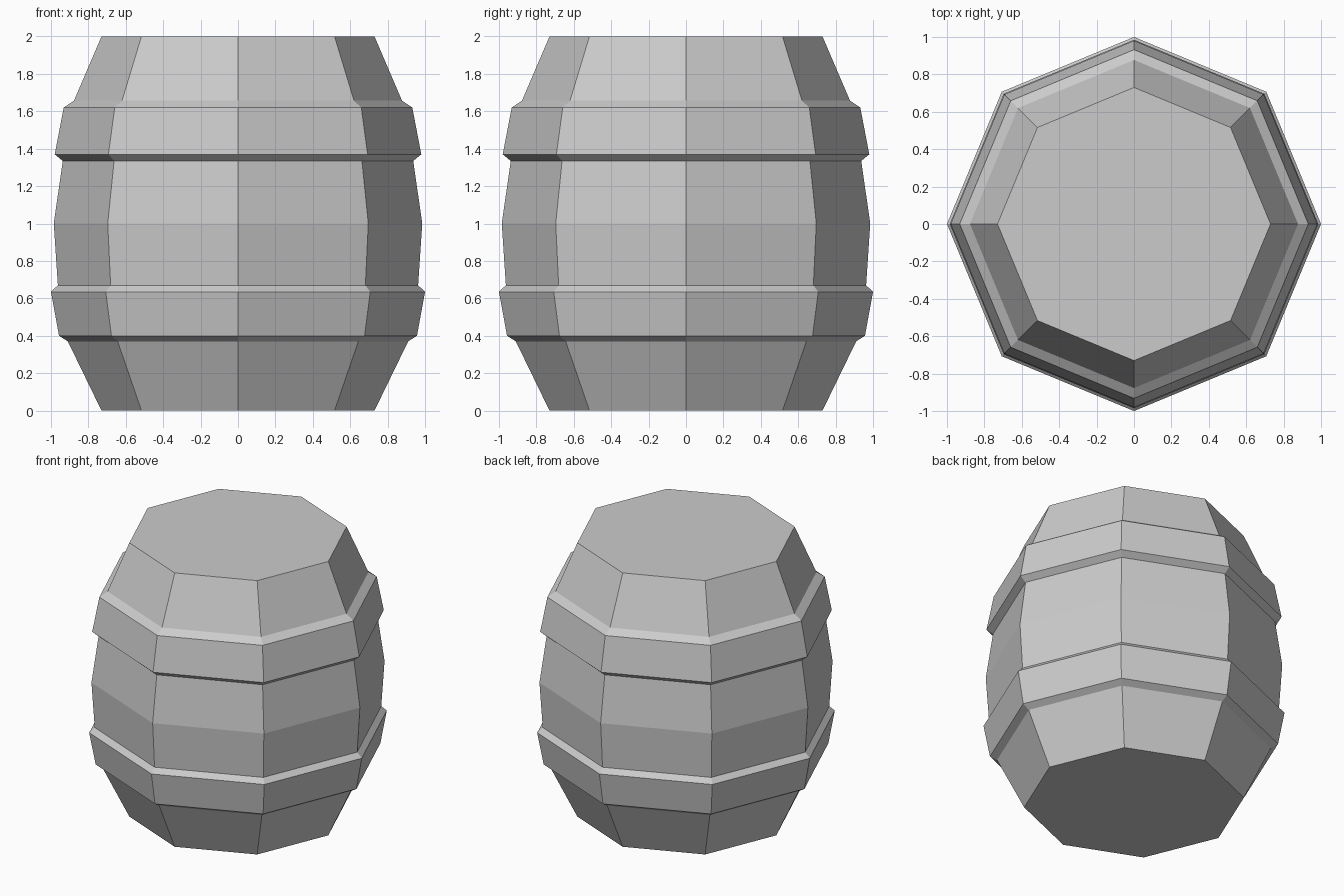
import bpy, bmesh, math

if "Cube" in bpy.data.objects:
    bpy.data.objects.remove(bpy.data.objects["Cube"])

SIDES = 8

# Barrel side profile (radius, height): staves with two raised hoops
PROFILE = [
    (0.73, 0.0), (0.91, 0.37),                # lower staves
    (0.957, 0.40), (1.0, 0.635),              # lower hoop
    (0.963, 0.67), (0.985, 1.0), (0.937, 1.335),  # middle staves
    (0.98, 1.37), (0.932, 1.62),              # upper hoop
    (0.877, 1.657), (0.73, 2.0),              # upper staves
]


def lathe(name, profile, sides):
    """Spin a profile round z into a flat-sided, capped solid."""
    bm = bmesh.new()
    rings = []
    for r, z in profile:
        angles = [math.tau * i / sides for i in range(sides)]
        rings.append([bm.verts.new((r * math.cos(a), r * math.sin(a), z)) for a in angles])
    for low, high in zip(rings, rings[1:]):
        for i in range(sides):
            j = (i + 1) % sides
            bm.faces.new((low[i], low[j], high[j], high[i]))
    bm.faces.new(rings[0][::-1])
    bm.faces.new(rings[-1])
    mesh = bpy.data.meshes.new(name)
    bm.to_mesh(mesh)
    bm.free()
    obj = bpy.data.objects.new(name, mesh)
    bpy.context.collection.objects.link(obj)
    return obj


# Barrel with hoops and flat lids
lathe("barrel", PROFILE, SIDES)
